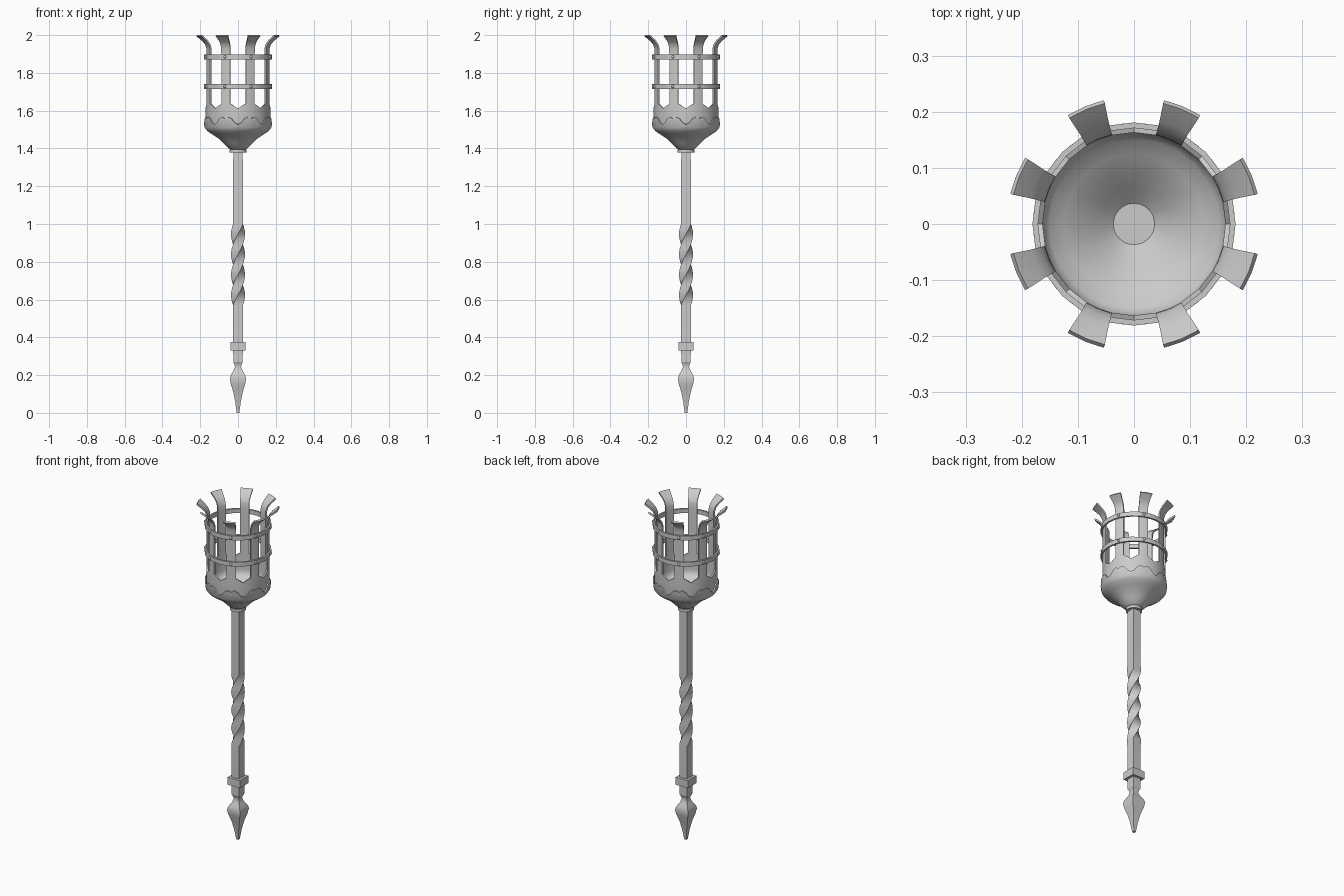
import bpy, bmesh
from math import sin, cos, radians, pi
from mathutils import Matrix

if "Cube" in bpy.data.objects:
    bpy.data.objects.remove(bpy.data.objects["Cube"])


def finish(name, bm, thick=0, angle=35):
    bmesh.ops.recalc_face_normals(bm, faces=bm.faces) if not thick else None
    me = bpy.data.meshes.new(name)
    bm.to_mesh(me)
    bm.free()
    ob = bpy.data.objects.new(name, me)
    bpy.context.collection.objects.link(ob)
    bpy.ops.object.select_all(action='DESELECT')
    ob.select_set(True)
    bpy.context.view_layer.objects.active = ob
    if thick:
        m = ob.modifiers.new("thickness", 'SOLIDIFY')
        m.thickness = thick
        m.offset = -1
        bpy.ops.object.modifier_apply(modifier=m.name)
    bpy.ops.object.shade_smooth_by_angle(angle=radians(angle))
    return ob


def polar(bm, r, deg, z):
    a = radians(deg)
    return bm.verts.new((r * cos(a), r * sin(a), z))


def bridge(bm, a, b, closed=True):
    n = len(a)
    for i in range(n if closed else n - 1):
        j = (i + 1) % n
        bm.faces.new((a[i], a[j], b[j], b[i]))


def square_loft(name, rows):
    # rows: (z, half width, twist in degrees)
    bm = bmesh.new()
    rings = [[polar(bm, h * 2 ** .5, 45 + 90 * k + t, z) for k in range(4)]
             for z, h, t in rows]
    for a, b in zip(rings, rings[1:]):
        bridge(bm, a, b)
    bm.faces.new(rings[0][::-1])
    bm.faces.new(rings[-1])
    return finish(name, bm)


# Spear-like foot, square collar and twisted shaft
square_loft("foot_spike", [(0, .007, 0), (.06, .015, 0), (.11, .025, 0), (.15, .037, 0),
                           (.18, .043, 0), (.2, .038, 0), (.225, .023, 0),
                           (.245, .016, 0), (.26, .02, 0), (.27, .025, 0)])
square_loft("collar", [(.33, .04, 0), (.375, .04, 0)])
N = 32
square_loft("twisted_shaft", [(.27, .025, 0)] +
            [(.57 + .43 * i / N, .026, 360 * i / N) for i in range(N + 1)] +
            [(1.4, .025, 360)])

# Neck ring under the bowl
bm = bmesh.new()
bmesh.ops.create_cone(bm, cap_ends=True, segments=32, radius1=.044, radius2=.044,
                      depth=.016, matrix=Matrix.Translation((0, 0, 1.386)))
finish("neck_ring", bm)

# Outer bowl with a scalloped rim
bm = bmesh.new()
profile = [(.038, 1.394), (.052, 1.402), (.075, 1.425), (.102, 1.452), (.135, 1.474),
           (.162, 1.492), (.176, 1.51)]
scallop = [1.526, 1.535, 1.558, 1.566, 1.557, 1.566, 1.558, 1.535]
rings = [[polar(bm, r, i * 5.625, z) for i in range(64)] for r, z in profile]
rings.append([polar(bm, .18, i * 5.625, scallop[i % 8]) for i in range(64)])
for a, b in zip(rings, rings[1:]):
    bridge(bm, a, b)
bm.faces.new(rings[0][::-1])
finish("scalloped_bowl", bm, .007)

# Cage: inner bowl with eight flared bars growing from it
bm = bmesh.new()
angles = [45 * k + d for k in range(8) for d in (0, 14, 22.5, 31)]
inner = [(.04, 1.405), (.07, 1.43), (.097, 1.457), (.13, 1.481), (.157, 1.499),
         (.17, 1.516), (.173, 1.54)]
rings = [[polar(bm, r, a, z) for a in angles] for r, z in inner]
rings.append([polar(bm, .172, a, 1.612 if i % 4 == 0 else 1.637)
              for i, a in enumerate(angles)])
for a, b in zip(rings, rings[1:]):
    bridge(bm, a, b)
bm.faces.new(rings[0][::-1])
bars = [(.172, 1.9, 8.5), (.173, 1.93, 8.5), (.18, 1.95, 8.4), (.195, 1.968, 8.4), (.227, 1.994, 8.8)]
for k in range(8):
    prev = rings[-1][4 * k + 1:4 * k + 4]
    for r, z, h in bars:
        row = [polar(bm, r, 45 * k + 22.5 + d, z) for d in (-h, 0, h)]
        bridge(bm, prev, row, closed=False)
        prev = row
finish("cage", bm, .009)

# Two hoops around the bars, with a rivet on every bar
for name, zc in (("lower_hoop", 1.728), ("upper_hoop", 1.885)):
    bm = bmesh.new()
    loop = [[polar(bm, r, a, zc + dz) for a in angles]
            for r, dz in ((.181, -.013), (.181, .013), (.171, .013), (.171, -.013))]
    for i in range(4):
        bridge(bm, loop[i], loop[(i + 1) % 4])
    finish(name, bm)
    bm = bmesh.new()
    for k in range(8):
        a = radians(45 * k + 22.5)
        bmesh.ops.create_uvsphere(bm, u_segments=8, v_segments=6, radius=.008,
                                  matrix=Matrix.Translation((.181 * cos(a), .181 * sin(a), zc)))
    finish(name + "_rivets", bm, angle=60)
